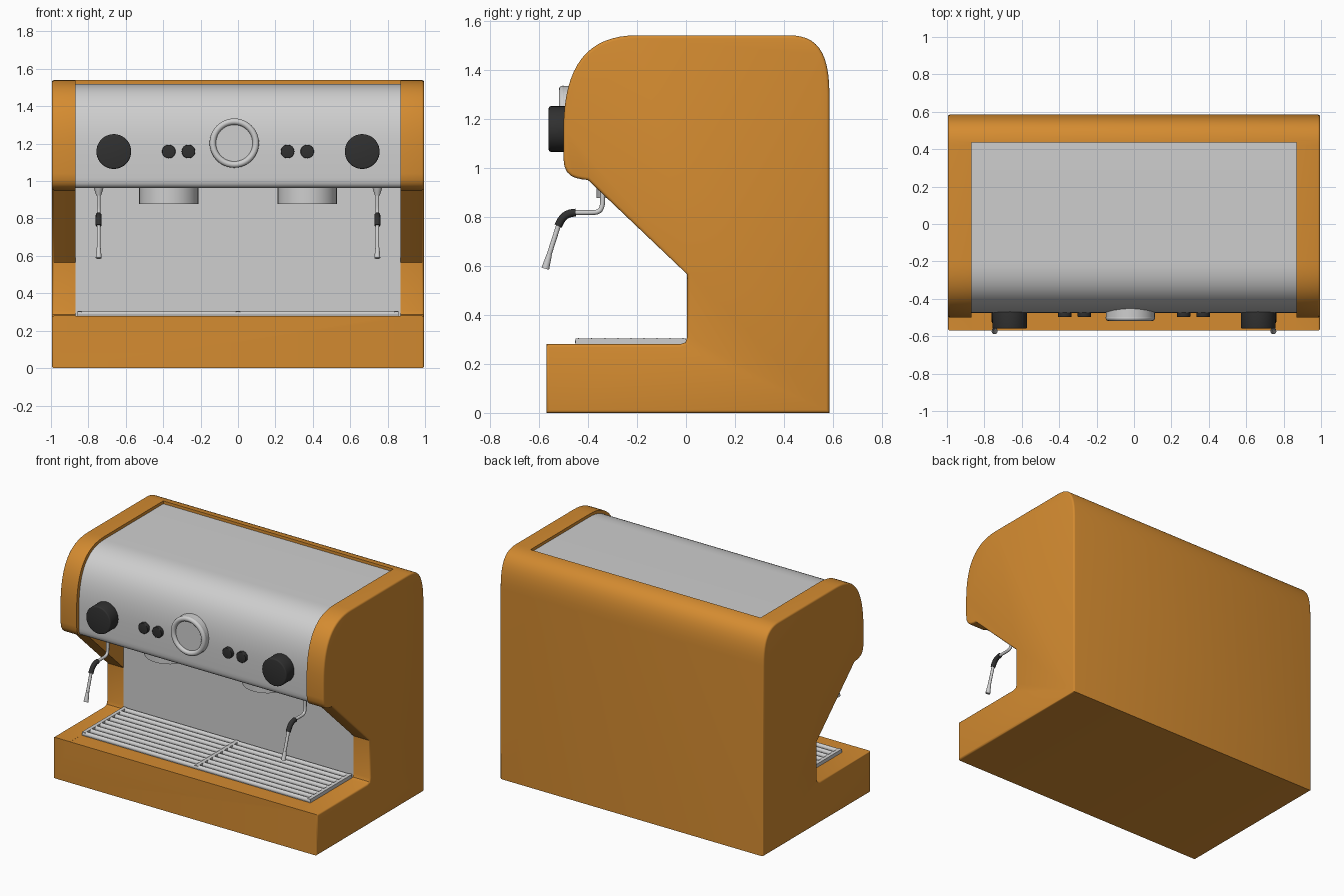
import bpy, bmesh, math
from mathutils import Vector

if "Cube" in bpy.data.objects:
    bpy.data.objects.remove(bpy.data.objects["Cube"])

def mat(name, rgb):
    m = bpy.data.materials.new(name)
    m.diffuse_color = (*rgb, 1)
    m.use_nodes = True
    m.node_tree.nodes["Principled BSDF"].inputs["Base Color"].default_value = m.diffuse_color
    return m

ORANGE = mat("orange enamel", (0.66, 0.26, 0.03))
STEEL = mat("brushed steel", (0.62, 0.62, 0.62))
BLACK = mat("black plastic", (0.03, 0.03, 0.03))

def finish(o, name, m, smooth=True):
    o.name = name
    o.data.materials.clear()
    o.data.materials.append(m)
    if smooth:
        bpy.ops.object.select_all(action='DESELECT')
        o.select_set(True)
        bpy.context.view_layer.objects.active = o
        bpy.ops.object.shade_smooth_by_angle(angle=math.radians(35))
    return o

def bez(a, b, c, d, n=12):
    pts = [Vector(p) for p in (a, b, c, d)]
    out = []
    for i in range(n + 1):
        t = i / n
        s = 1 - t
        out.append(tuple(s**3*pts[0] + 3*s*s*t*pts[1] + 3*s*t*t*pts[2] + t**3*pts[3]))
    return out

def extrude_x(name, profile, half, m, bevel=0.0):
    """Extrude a (y, z) profile from -half to half along x, rounding the rims."""
    bm = bmesh.new()
    f = bm.faces.new([bm.verts.new((-half, y, z)) for y, z in profile])
    r = bmesh.ops.extrude_face_region(bm, geom=[f])
    bmesh.ops.translate(bm, vec=(2 * half, 0, 0),
                        verts=[v for v in r['geom'] if isinstance(v, bmesh.types.BMVert)])
    bmesh.ops.recalc_face_normals(bm, faces=bm.faces)
    if bevel:
        rim = [e for e in bm.edges if abs(e.verts[0].co.x - e.verts[1].co.x) < 1e-6]
        bmesh.ops.bevel(bm, geom=rim, offset=bevel, segments=3, profile=0.5,
                        affect='EDGES', clamp_overlap=False)
    me = bpy.data.meshes.new(name)
    bm.to_mesh(me)
    bm.free()
    o = bpy.data.objects.new(name, me)
    bpy.context.collection.objects.link(o)
    return finish(o, name, m)

def box(name, x, y, z, m):
    bpy.ops.mesh.primitive_cube_add(size=1, location=(sum(x)/2, sum(y)/2, sum(z)/2))
    o = bpy.context.object
    o.scale = (x[1]-x[0], y[1]-y[0], z[1]-z[0])
    bpy.ops.object.transform_apply(location=False, rotation=False, scale=True)
    return finish(o, name, m, False)

def cyl(name, a, b, r, m, r2=None, bevel=0.0, n=40):
    a, b = Vector(a), Vector(b)
    bpy.ops.mesh.primitive_cone_add(vertices=n, radius1=r, radius2=r if r2 is None else r2,
                                    depth=(b - a).length, location=(a + b) / 2)
    o = bpy.context.object
    o.rotation_euler = (b - a).to_track_quat('Z', 'Y').to_euler()
    if bevel:
        mod = o.modifiers.new("soft edge", 'BEVEL')
        mod.width, mod.segments = bevel, 3
        bpy.ops.object.modifier_apply(modifier=mod.name)
    return finish(o, name, m)

def tube(name, pts, r, m):
    cu = bpy.data.curves.new(name, 'CURVE')
    cu.dimensions, cu.bevel_depth, cu.bevel_resolution = '3D', r, 4
    cu.use_fill_caps = True
    sp = cu.splines.new('POLY')
    sp.points.add(len(pts) - 1)
    for p, c in zip(sp.points, pts):
        p.co = (*c, 1)
    o = bpy.data.objects.new(name, cu)
    bpy.context.collection.objects.link(o)
    bpy.ops.object.select_all(action='DESELECT')
    o.select_set(True)
    bpy.context.view_layer.objects.active = o
    bpy.ops.object.convert(target='MESH')
    return finish(bpy.context.object, name, m)

# orange housing: side profile with the middle cut out
r = 0.03
body = ([(-0.57, 0.005), (0.585, 0.005)]
        + bez((0.585, 1.3), (0.585, 1.48), (0.53, 1.54), (0.42, 1.54))
        + bez((-0.2, 1.54), (-0.4, 1.54), (-0.5, 1.42), (-0.5, 1.15), 16)
        + bez((-0.5, 1.04), (-0.5, 0.96), (-0.45, 0.955), (-0.4, 0.95), 6)
        + [(0.005, 0.565)]
        + bez((0.005, 0.28 + r), (0.005, 0.29), (-0.005, 0.28), (0.005 - r, 0.28), 2)
        + [(-0.57, 0.28)])
body = [(y, 0.0 if z == 0.005 else z) for y, z in body]
housing = extrude_x("housing", body, 0.995, ORANGE, 0.012)
cutter = box("housing_cutter", (-0.868, 0.868), (-0.9, 0.435), (0.2795, 2), ORANGE)
cutter.hide_render = True
bpy.context.view_layer.objects.active = housing
mod = housing.modifiers.new("cavity", 'BOOLEAN')
mod.operation, mod.object, mod.solver = 'DIFFERENCE', cutter, 'EXACT'
bpy.ops.object.modifier_apply(modifier=mod.name)
bpy.data.objects.remove(cutter)
finish(housing, "housing", ORANGE)

# steel head cover with splash wall below
steel = ([(0.008, 0.275), (0.437, 0.275), (0.437, 1.52)]
         + bez((-0.2, 1.52), (-0.38, 1.52), (-0.475, 1.41), (-0.475, 1.15), 16)
         + bez((-0.475, 1.02), (-0.475, 0.975), (-0.465, 0.962), (-0.42, 0.962), 6)
         + [(0.008, 0.962)])
extrude_x("steel_cover", steel, 0.868, STEEL)

# drip tray grate
box("tray_plate", (-0.86, 0.86), (-0.45, 0.0), (0.27, 0.285), STEEL)
for i, x in enumerate((-0.85, 0.0, 0.85)):
    box(f"grate_cross_bar_{i}", (x - 0.012, x + 0.012), (-0.45, 0.0), (0.28, 0.304), STEEL)
for i in range(9):
    y = -0.438 + i * 0.0533
    cyl(f"grate_bar_{i}", (-0.855, y, 0.29), (0.855, y, 0.29), 0.015, STEEL, n=12)

# front controls
for s, side in ((-1, "left"), (1, "right")):
    kx = 0.664 * s
    cyl(f"{side}_knob", (kx, -0.44, 1.158), (kx, -0.56, 1.158), 0.093, BLACK, bevel=0.008)
    for i, bx in enumerate((0.265, 0.37)):
        cyl(f"{side}_button_{i}", (bx*s, -0.45, 1.158), (bx*s, -0.498, 1.158), 0.036, BLACK, bevel=0.004)

# pressure gauge
gx, gz = -0.02, 1.203
cyl("gauge_case", (gx, -0.43, gz), (gx, -0.5, gz), 0.131, STEEL, n=48)
bpy.ops.mesh.primitive_torus_add(major_radius=0.115, minor_radius=0.017, major_segments=48,
                                 minor_segments=14, location=(gx, -0.502, gz),
                                 rotation=(math.pi/2, 0, 0))
finish(bpy.context.object, "gauge_ring", STEEL)

# brew heads and steam wands
for s, side in ((-1, "left"), (1, "right")):
    hx, wx = 0.37 * s, 0.745 * s
    cyl(f"{side}_brew_head", (hx, -0.207, 0.98), (hx, -0.207, 0.877), 0.158, STEEL, n=48)
    cyl(f"{side}_wand_collar", (wx, -0.34, 0.97), (wx, -0.34, 0.922), 0.028, STEEL, r2=0.013, n=20)
    path = ([(-0.34, 0.96)] + bez((-0.34, 0.87), (-0.34, 0.815), (-0.36, 0.817), (-0.40, 0.817), 8)
            + bez((-0.45, 0.817), (-0.49, 0.815), (-0.505, 0.80), (-0.52, 0.765), 8)
            + [(-0.573, 0.6)])
    tube(f"{side}_wand", [(wx, y, z) for y, z in path], 0.01, STEEL)
    grip = bez((-0.45, 0.817), (-0.49, 0.815), (-0.505, 0.80), (-0.522, 0.762), 8)
    tube(f"{side}_wand_grip", [(wx, y, z) for y, z in grip], 0.016, BLACK)
    cyl(f"{side}_wand_tip", (wx, -0.558, 0.645), (wx, -0.574, 0.588), 0.011, STEEL, r2=0.016, n=16)
